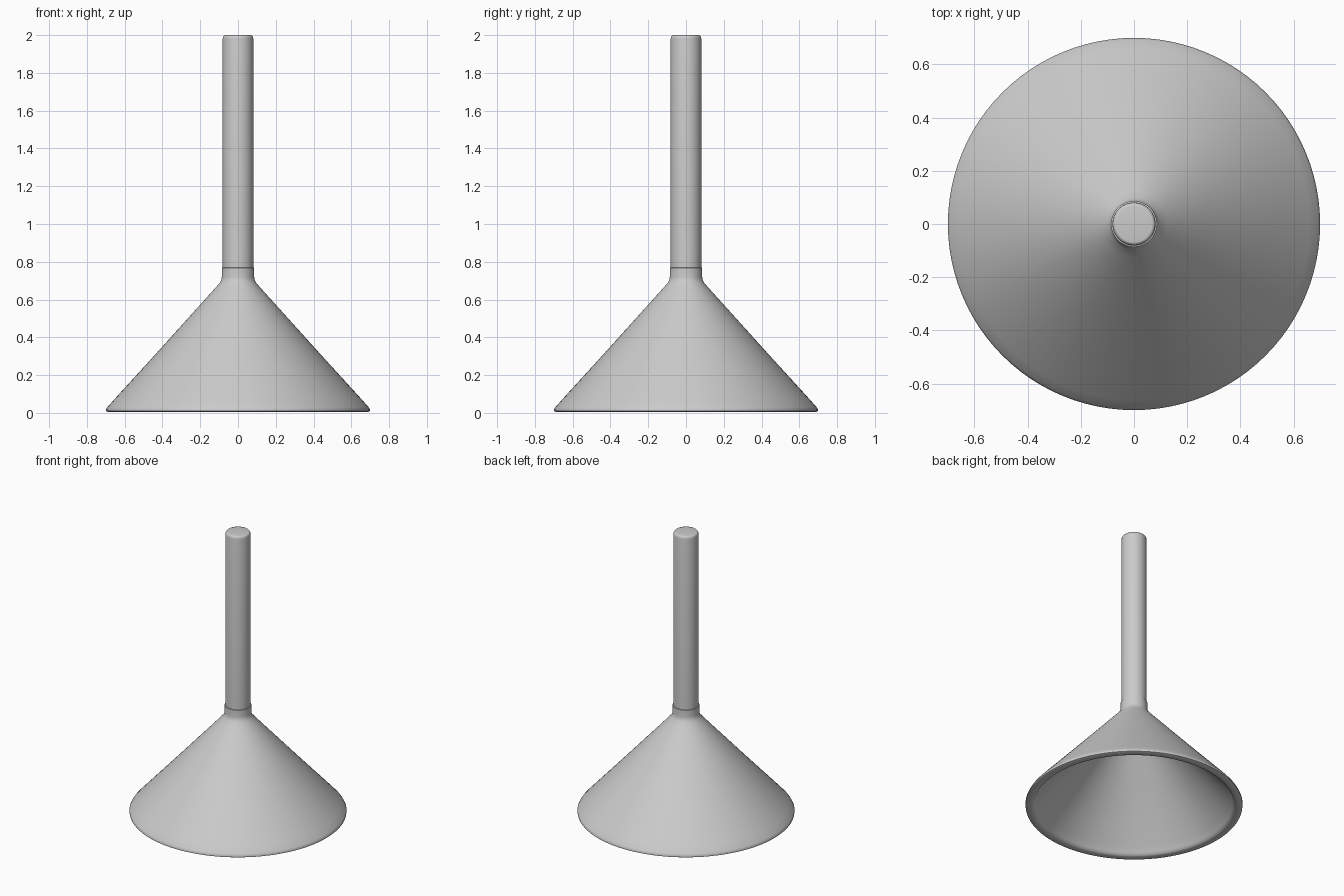
import bpy, bmesh, math

if "Cube" in bpy.data.objects:
    bpy.data.objects.remove(bpy.data.objects["Cube"])


def lathe(name, profile, sides=96, angle=40):
    """Spin an (radius, z) profile about the z axis."""
    bm = bmesh.new()
    verts = [bm.verts.new((r, 0, z)) for r, z in profile]
    edges = [bm.edges.new(pair) for pair in zip(verts, verts[1:])]
    bmesh.ops.spin(bm, geom=verts + edges, cent=(0, 0, 0), axis=(0, 0, 1),
                   angle=math.tau, steps=sides)
    bmesh.ops.remove_doubles(bm, verts=bm.verts, dist=1e-5)
    bmesh.ops.recalc_face_normals(bm, faces=bm.faces)
    mesh = bpy.data.meshes.new(name)
    bm.to_mesh(mesh)
    bm.free()
    obj = bpy.data.objects.new(name, mesh)
    bpy.context.collection.objects.link(obj)
    bpy.context.view_layer.objects.active = obj
    obj.select_set(True)
    bpy.ops.object.shade_smooth_by_angle(angle=math.radians(angle))
    obj.select_set(False)
    return obj


# Hollow conical cup: collar, outer wall, rounded rim, inner wall
lathe("plunger_cup", [
    (0.078, 0.77), (0.086, 0.768), (0.086, 0.72), (0.088, 0.705),
    (0.097, 0.688), (0.125, 0.656), (0.18, 0.595), (0.43, 0.318), (0.66, 0.066),
    (0.692, 0.03), (0.699, 0.018), (0.698, 0.009), (0.69, 0.005),
    (0.66, 0.005), (0.645, 0.01), (0.635, 0.025), (0.61, 0.057),
    (0.38, 0.311), (0.14, 0.576), (0.09, 0.63), (0.05, 0.652), (0, 0.655),
])

# Stick with a softened top edge
lathe("handle", [
    (0, 0.66), (0.081, 0.66), (0.081, 1.98), (0.079, 1.992),
    (0.073, 1.999), (0.068, 2.0), (0, 2.0),
], sides=64)
